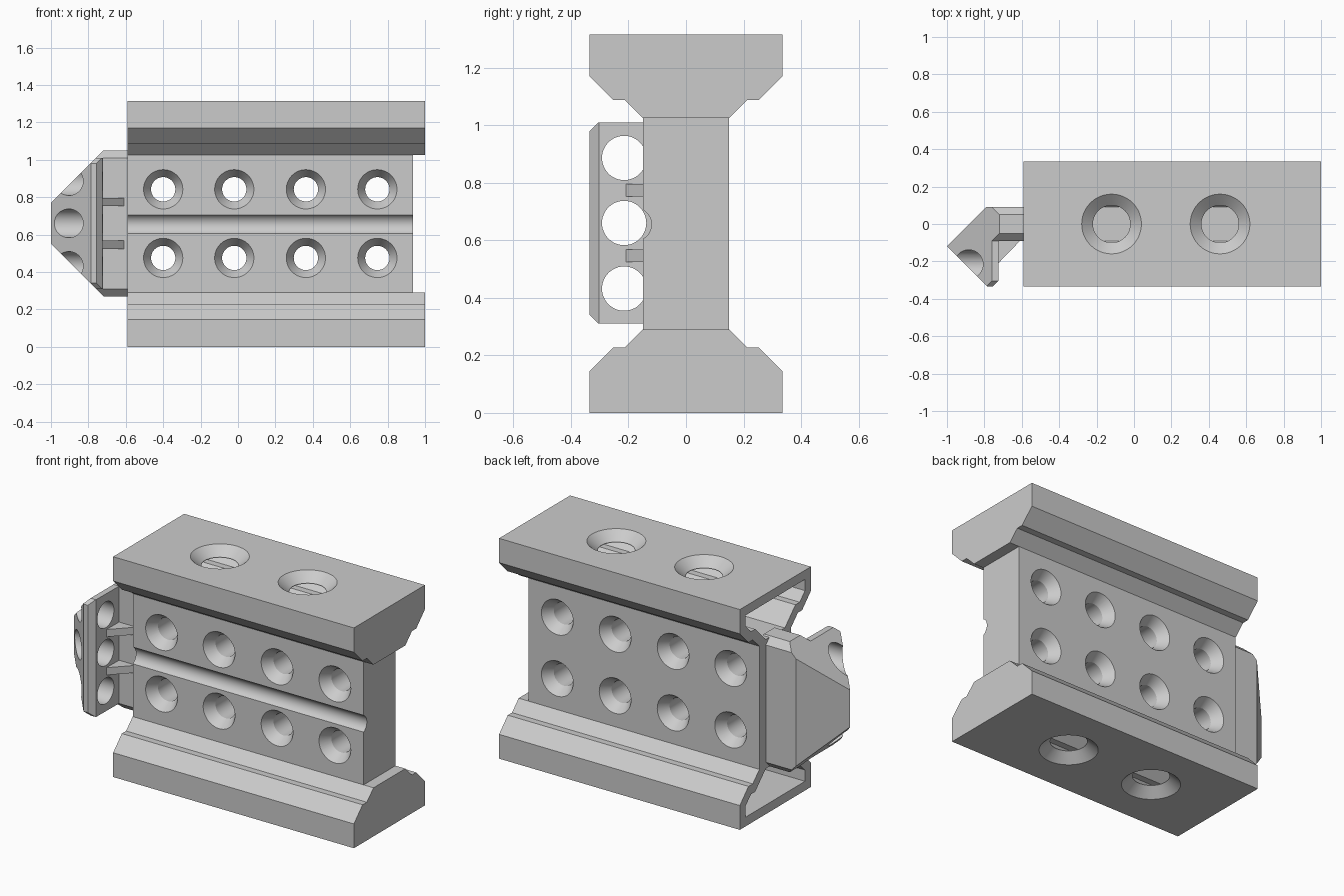
import bpy, bmesh, math
from mathutils import Vector, Matrix

cube = bpy.data.objects.get("Cube")
if cube:
    bpy.data.objects.remove(cube, do_unlink=True)

grey = bpy.data.materials.new("plain_grey")
grey.use_nodes = True
grey.diffuse_color = (0.6, 0.6, 0.6, 1)
bsdf = next(n for n in grey.node_tree.nodes if n.type == 'BSDF_PRINCIPLED')
bsdf.inputs["Base Color"].default_value = grey.diffuse_color

HEIGHT = 1.315
MID = 0.66


def loft(name, rings, cuts=()):
    """Closed solid through matching rings of points, then trimmed by planes."""
    bm = bmesh.new()
    loops = [[bm.verts.new(p) for p in ring] for ring in rings]
    n = len(loops[0])
    for a, b in zip(loops, loops[1:]):
        for i in range(n):
            j = (i + 1) % n
            bm.faces.new((a[i], a[j], b[j], b[i]))
    bm.faces.new(loops[0])
    bm.faces.new(loops[-1])
    for point, normal in cuts:
        geom = bm.verts[:] + bm.edges[:] + bm.faces[:]
        bmesh.ops.bisect_plane(bm, geom=geom, dist=1e-5, plane_co=point,
                               plane_no=normal, clear_outer=True)
        bmesh.ops.holes_fill(bm, edges=[e for e in bm.edges if e.is_boundary])
    bmesh.ops.recalc_face_normals(bm, faces=bm.faces[:])
    mesh = bpy.data.meshes.new(name)
    bm.to_mesh(mesh)
    bm.free()
    mesh.materials.append(grey)
    obj = bpy.data.objects.new(name, mesh)
    bpy.context.collection.objects.link(obj)
    return obj


def prism_x(name, yz, x0, x1, cuts=()):
    return loft(name, [[(x, y, z) for y, z in yz] for x in (x0, x1)], cuts)


def prism_z(name, xy, z0, z1, cuts=()):
    return loft(name, [[(x, y, z) for x, y in xy] for z in (z0, z1)], cuts)


def lathe(name, profile, centre, axis, sides=48):
    """Round solid from (radius, distance along axis) pairs."""
    turn = Vector((0, 0, 1)).rotation_difference(Vector(axis)).to_matrix().to_4x4()
    place = Matrix.Translation(centre) @ turn
    angles = [math.tau * i / sides for i in range(sides)]
    return loft(name, [[place @ Vector((r * math.cos(a), r * math.sin(a), t))
                        for a in angles] for r, t in profile])


def cut(target, cutter):
    cutter.hide_render = True
    mod = target.modifiers.new("cut", 'BOOLEAN')
    mod.operation = 'DIFFERENCE'
    mod.solver = 'EXACT'
    mod.object = cutter
    bpy.context.view_layer.objects.active = target
    bpy.ops.object.modifier_apply(modifier=mod.name)
    bpy.data.objects.remove(cutter, do_unlink=True)


def mirrored(half):
    """Full outline from its +y half."""
    return half + [(-y, z) for y, z in reversed(half)]


def flip(points):
    return [(y, HEIGHT - z) for y, z in points]


# Beam: wide stepped flanges joined by a web
lower = [(0.335, 0), (0.335, 0.145), (0.253, 0.228), (0.213, 0.228), (0.15, 0.29)]
beam = prism_x("flanged_beam", mirrored(lower + flip(lower)[::-1]), -0.59, 1.0)

# Web stops short of the flanges at one end
cut(beam, prism_x("web_trim", [(-0.2, 0.29), (0.2, 0.29), (0.2, 1.025), (-0.2, 1.025)], 0.935, 1.1))

# Hollow flanges, open at the bracket end
hollow = [(0.28, 0.055), (0.28, 0.122), (0.23, 0.172), (0.19, 0.172), (0.09, 0.272)]
cut(beam, prism_x("lower_hollow", mirrored(hollow), -0.7, 0.94))
cut(beam, prism_x("upper_hollow", mirrored(flip(hollow)), -0.7, 0.94))

# Countersunk holes through the web
half_hole = [(0.115, 0.165), (0.065, 0.09)]
web_hole = half_hole + [(r, -t) for r, t in reversed(half_hole)]
for x in (-0.4, -0.02, 0.363, 0.745):
    for z in (0.475, 0.842):
        cut(beam, lathe("web_hole", web_hole, (x, 0, z), (0, 1, 0)))

# Countersunk holes in the flange faces
flange_hole = [(0.177, 0.015), (0.1, -0.052), (0.1, -0.08)]
for x in (-0.12, 0.46):
    cut(beam, lathe("top_hole", flange_hole, (x, 0, HEIGHT), (0, 0, 1)))
    cut(beam, lathe("bottom_hole", flange_hole, (x, 0, 0), (0, 0, -1)))

# Round groove along the front of the web
cut(beam, lathe("groove", [(0.057, -1.5), (0.057, 1.5)], (0, -0.177, 0.655), (1, 0, 0)))

# Slopes that narrow the bracket towards its tip
slopes = [((-0.72, 0, MID + s * 0.39), (-1, 0, s)) for s in (1, -1)]

# Bracket neck with bevelled edges
neck_half = [(0.05, 0.27), (0.09, 0.31), (0.09, 1.01), (0.05, 1.05)]
neck = prism_x("bracket_neck", mirrored(neck_half), -0.79, -0.55, slopes)

# Angled bracket head with bevelled front lip
outline = [(-0.72, 0.09), (-0.79, 0.09), (-1.0, -0.12), (-0.785, -0.335),
           (-0.757, -0.335), (-0.725, -0.303)]
lips = [((0, -0.305, MID + s * 0.35), (0, -1, s)) for s in (1, -1)]
head = prism_z("bracket_head", outline, 0.31, 1.01, slopes + lips)
for z in (0.432, MID, 0.886):
    cut(head, lathe("head_hole", [(0.077, -0.3), (0.077, 0.3)], (-0.85, -0.215, z), (1, 0, 0)))

# Triangular ribs
ribs = [prism_z("bracket_rib", [(-0.74, -0.225), (-0.74, -0.07), (-0.59, -0.07)],
                z - 0.022, z + 0.022) for z in (0.546, 0.774)]

# Smooth the round holes, keep the edges crisp
bpy.ops.object.select_all(action='DESELECT')
for obj in (beam, head):
    obj.select_set(True)
bpy.context.view_layer.objects.active = beam
bpy.ops.object.shade_smooth_by_angle(angle=math.radians(25))
